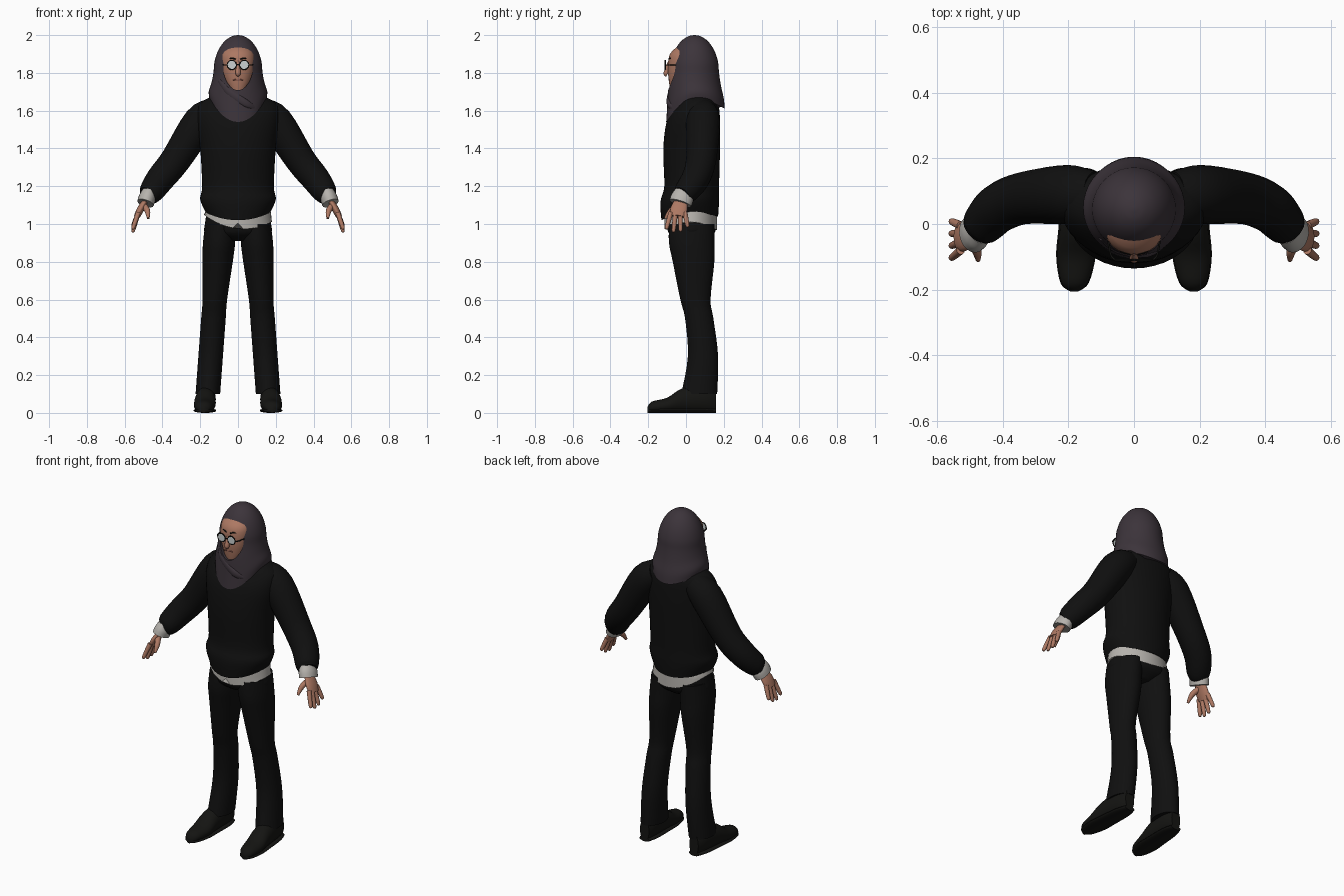
import bpy, bmesh, math
from mathutils import Vector

cube = bpy.data.objects.get("Cube")
if cube:
    bpy.data.objects.remove(cube, do_unlink=True)


def material(name, red, green, blue):
    made = bpy.data.materials.new(name)
    made.use_nodes = True
    made.diffuse_color = (red, green, blue, 1)
    shader = made.node_tree.nodes["Principled BSDF"]
    shader.inputs["Base Color"].default_value = made.diffuse_color
    shader.inputs["Roughness"].default_value = 0.8
    return made


BLACK = material("black cloth", .005, .005, .005)
LEATHER = material("black leather", .007, .007, .006)
SCARF = material("plum grey scarf", .045, .034, .043)
SHIRT = material("off white shirt", .47, .45, .42)
SKIN = material("skin", .42, .19, .125)
LIPS = material("lips", .25, .09, .07)
LENS = material("pale lens", .6, .64, .64)


def circle(count):
    angles = [math.tau * i / count for i in range(count)]
    return [(math.cos(angle), math.sin(angle)) for angle in angles]


def densify(rows, steps=4):
    """Smooth rows of numbers with a Catmull-Rom spline."""
    smooth = []
    padded = [rows[0], *rows, rows[-1]]
    for before, start, end, after in zip(padded, padded[1:], padded[2:], padded[3:]):
        for step in range(steps):
            t = step / steps
            smooth.append([
                q + t / 2 * (r - p + t * (2 * p - 5 * q + 4 * r - s + t * (3 * (q - r) + s - p)))
                for p, q, r, s in zip(before, start, end, after)])
    return smooth + [list(rows[-1])]


def skin(name, rings, mat, mirror=False):
    """Bridge rings of points into one closed solid."""
    bm = bmesh.new()
    loops = [[bm.verts.new(point) for point in ring] for ring in rings]
    for low, high in zip(loops, loops[1:]):
        for i in range(len(low)):
            bm.faces.new((low[i - 1], low[i], high[i], high[i - 1]))
    bm.faces.new(loops[0])
    bm.faces.new(loops[-1])
    bmesh.ops.recalc_face_normals(bm, faces=bm.faces)
    mesh = bpy.data.meshes.new(name)
    bm.to_mesh(mesh)
    bm.free()
    mesh.materials.append(mat)
    made = bpy.data.objects.new(name, mesh)
    bpy.context.collection.objects.link(made)
    if mirror:
        made.modifiers.new("mirror", "MIRROR").use_mirror_merge = False
    return made


def stack(name, rows, mat, mirror=False, foot=0, lean=0, front=0, back=0, fade=1):
    """Level rings of z, centre y, half width, half depth; the lowest can sag."""
    rings = []
    for z, y, wide, deep in densify(rows):
        weight = max(0, 1 - (z - rows[0][0]) / fade)
        rings.append([(foot - lean * z + wide * c, y + deep * s,
                       z - (front if s < 0 else back) * weight * s * s)
                      for c, s in circle(40)])
    return skin(name, rings, mat, mirror)


def limb(name, rows, mat, mirror=True, flat=1, across=(0, 1, 0), steps=4):
    """Tube along x, y, z, radius; flat thins it at right angles to across."""
    rows = densify(rows, steps)
    points = [Vector(row[:3]) for row in rows]
    rings = []
    for i, (point, row) in enumerate(zip(points, rows)):
        along = (points[min(i + 1, len(points) - 1)] - points[max(i - 1, 0)]).normalized()
        side = Vector(across)
        side = (side - along * side.dot(along)).normalized()
        other = along.cross(side) * flat
        rings.append([point + (side * c + other * s) * row[-1] for c, s in circle(20)])
    return skin(name, rings, mat, mirror)


# Sweater body and sleeves
stack("sweater_body", [
    (1.06, .02, .17, .15), (1.13, .02, .2, .155), (1.2, .03, .19, .145), (1.4, .03, .2, .15),
    (1.55, .04, .22, .14), (1.64, .06, .2, .11), (1.7, .06, .08, .08)],
    BLACK, front=.04, back=.02, fade=.1)
limb("sleeves", [
    (.12, .09, 1.6, .07), (.2, .09, 1.54, .09), (.33, .08, 1.34, .08),
    (.41, .05, 1.24, .075), (.46, 0, 1.17, .065), (.48, -.02, 1.15, .05)], BLACK)

# Shirt hem, longer on one side and split at the front, and cuffs
hem = stack("shirt_hem", [(1.03, .025, .18, .14), (1.08, .025, .17, .14)],
            SHIRT, front=.055, back=.06, fade=.1)
for vert in hem.data.vertices:
    if vert.co.z < 1.05:
        vert.co.z -= vert.co.x / 10
        if abs(vert.co.x) < .01 and vert.co.y < 0:
            vert.co.z += .03
limb("shirt_cuffs", [(.47, -.01, 1.17, .05), (.48, -.02, 1.14, .06), (.49, -.03, 1.11, .06)],
     SHIRT, flat=.75)

# Trousers
stack("trouser_seat", [
    (.91, .03, .06, .07), (.95, .03, .17, .12), (1, .03, .175, .13), (1.09, .03, .16, .13)], BLACK)
stack("trouser_legs", [
    (.1, .07, .065, .095), (.3, .09, .065, .08), (.5, .07, .065, .075), (.6, .05, .065, .08),
    (.8, .04, .08, .11), (.9, .03, .085, .12), (1, .03, .08, .12)],
    BLACK, mirror=True, foot=.167, lean=.074)

# Shoes and soles share stations of y, half width, height
STATIONS = densify([(-.205, .01, .03), (-.18, .04, .06), (-.1, .057, .08),
                    (-.02, .055, .13), (.1, .048, .15), (.16, .03, .13)])


def shoe(name, margin, tallest):
    rings = []
    for y, wide, tall in STATIONS:
        half = min(tall, tallest) / 2
        rings.append([(.172 - y / 20 + (wide + margin) * c, y, half + half * s)
                      for c, s in circle(20)])
    skin(name, rings, LEATHER, mirror=True)


shoe("shoes", 0, 1)
shoe("shoe_soles", .003, .025)

# Hands, with four fingers fanned out by a rule
limb("palms", [(.48, -.02, 1.14, .03), (.515, -.037, 1.08, .045), (.535, -.044, 1.04, .038)],
     SKIN, flat=.42)
for i, finger in enumerate(("index", "middle", "ring", "little")):
    root = Vector((.528, -.08 + .025 * i, 1.06))
    tip = Vector((.558, -.105 + .038 * i, .955 + .01 * (i - 1.3) ** 2))
    limb(finger + "_fingers", [(*root, .013), (*root.lerp(tip, .5), .012),
                               (*root.lerp(tip, .9), .01), (*tip, .005)], SKIN)
limb("thumbs", [(.5, -.045, 1.1, .016), (.48, -.08, 1.07, .015), (.475, -.11, 1.03, .007)], SKIN)

# Head scarf: flared skirt below a round dome, with a face opening cut through
dome = [(1.8 + .2 * s, .045, .13 * c, .13 * c) for c, s in circle(24)[:6]]
scarf = stack("head_scarf", [
    (1.66, .05, .15, .155), (1.7, .05, .155, .15), (1.75, .045, .14, .14),
    *dome, (2, .045, .005, .005)], SCARF, front=.12, back=.05, fade=.14)
cutter = skin("face_cutter", [
    [(c * (.077 + .012 * s), y, 1.808 + s / 10) for c, s in circle(40)] for y in (-.3, -.02)], SCARF)
cutter.hide_render = True
cut = scarf.modifiers.new("face_opening", "BOOLEAN")
cut.operation, cut.object, cut.solver = "DIFFERENCE", cutter, "EXACT"
bpy.context.view_layer.objects.active = scarf
bpy.ops.object.modifier_apply(modifier=cut.name)
bpy.data.objects.remove(cutter, do_unlink=True)
limb("scarf_fold", [(-.1, -.045, 1.76, .01), (-.05, -.08, 1.7, .02), (.04, -.092, 1.64, .02),
                    (.1, -.06, 1.61, .008)], SCARF, mirror=False, flat=.5, across=(0, 0, 1))

# Head and face
stack("head", [
    (1.69, -.05, .03, .03), (1.75, -.03, .065, .06), (1.82, -.02, .085, .075),
    (1.9, -.01, .085, .075), (1.95, .02, .05, .05)], SKIN)
limb("nose", [(0, -.088, 1.86, .007), (0, -.105, 1.8, .014), (0, -.1, 1.79, .009)],
     SKIN, mirror=False, across=(1, 0, 0))
limb("mouth", [(side * .026, -.092 + .006 * (1 - abs(side)), 1.763, .006 - .004 * abs(side))
               for side in (-1, 0, 1)], LIPS, mirror=False, across=(0, 0, 1))
limb("eyebrows", [(.012, -.09, 1.872, .004), (.034, -.084, 1.878, .004), (.055, -.07, 1.87, .002)],
     LEATHER, across=(0, 0, 1))

# Round spectacles
EYE = Vector((.033, -.11, 1.842))
RADIUS, WIRE = .024, .003
rim = [(EYE.x + RADIUS * c, EYE.y, EYE.z + RADIUS * s, WIRE) for c, s in circle(24)]
limb("spectacle_rims", rim + rim[:1], LEATHER, steps=1)
limb("spectacle_lenses", [(EYE.x, EYE.y + offset, EYE.z, RADIUS) for offset in (-.002, .002)],
     LENS, across=(1, 0, 0), steps=1)
inner, outer = EYE.x - RADIUS, EYE.x + RADIUS
limb("spectacle_bridge", [(-inner, EYE.y, EYE.z, WIRE), (0, EYE.y, EYE.z + WIRE, WIRE),
                          (inner, EYE.y, EYE.z, WIRE)], LEATHER, mirror=False)
limb("spectacle_temples", [(outer, EYE.y, EYE.z, WIRE), (outer + .015, -.09, EYE.z, WIRE),
                           (outer + .025, -.02, EYE.z, WIRE)], LEATHER, across=(0, 0, 1))

# Smooth shading with crisp edges kept
for part in bpy.context.view_layer.objects:
    part.select_set(part.type == "MESH")
bpy.ops.object.shade_smooth_by_angle(angle=math.radians(45))
